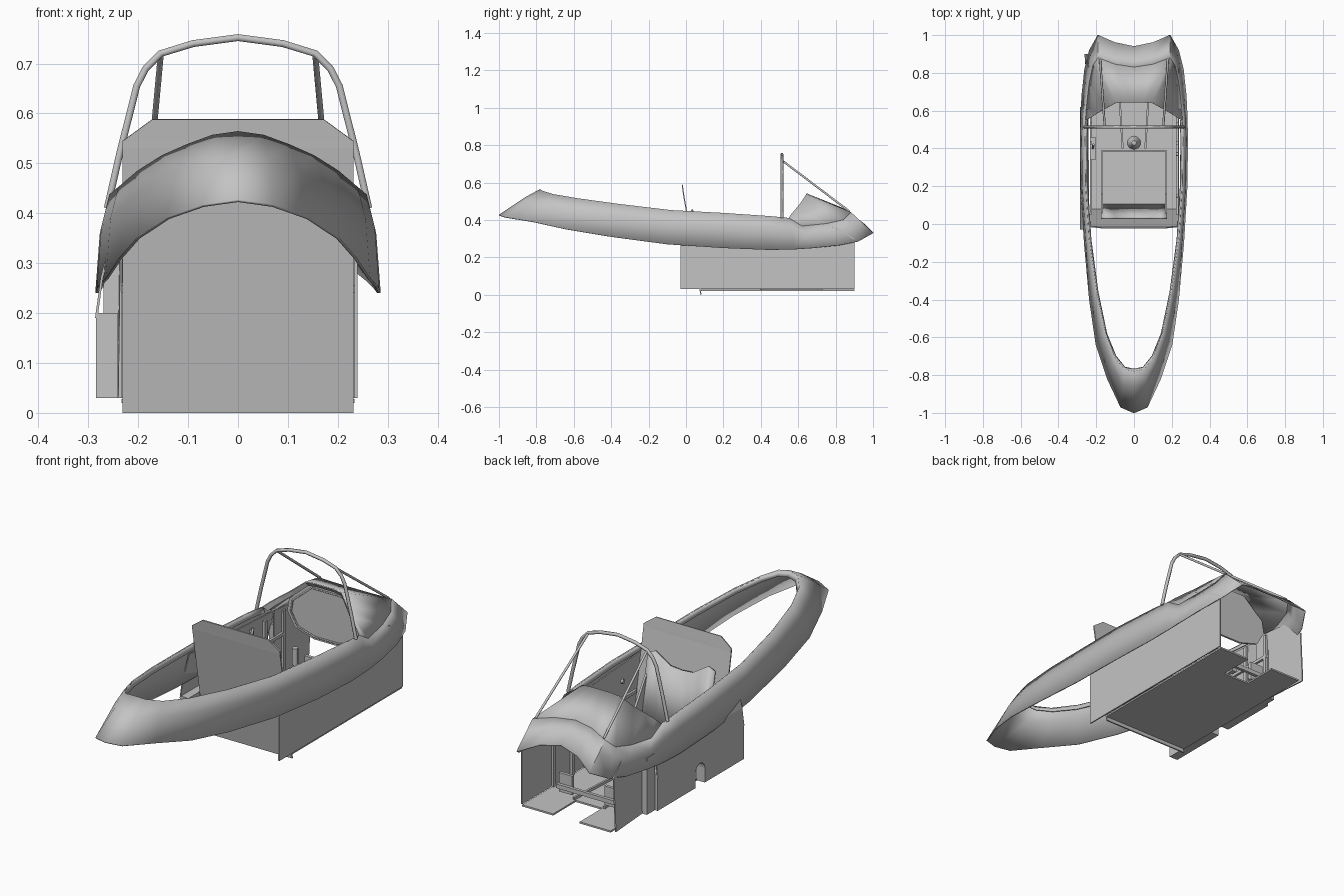
import bpy, bmesh, math
from mathutils import Vector

if "Cube" in bpy.data.objects:
    bpy.data.objects.remove(bpy.data.objects["Cube"])

def mat(name, v):
    m = bpy.data.materials.new(name)
    m.diffuse_color = (v, v, v, 1)
    m.use_nodes = True
    m.node_tree.nodes["Principled BSDF"].inputs["Base Color"].default_value = m.diffuse_color
    return m

GREY = mat("plain grey", 0.55)

def finish(name, bm, thick=0, smooth=None):
    bmesh.ops.remove_doubles(bm, verts=bm.verts, dist=1e-5)
    bmesh.ops.recalc_face_normals(bm, faces=bm.faces)
    me = bpy.data.meshes.new(name)
    bm.to_mesh(me)
    bm.free()
    ob = bpy.data.objects.new(name, me)
    bpy.context.collection.objects.link(ob)
    me.materials.append(GREY)
    if thick:
        s = ob.modifiers.new("thickness", 'SOLIDIFY')
        s.thickness = thick
        s.offset = 0
    if smooth:
        bpy.ops.object.select_all(action='DESELECT')
        bpy.context.view_layer.objects.active = ob
        ob.select_set(True)
        bpy.ops.object.shade_smooth_by_angle(angle=math.radians(smooth))
    return ob

def box(name, lo, hi):
    bm = bmesh.new()
    bmesh.ops.create_cube(bm, size=1)
    for v in bm.verts:
        v.co = [(l + h) / 2 + c * (h - l) for l, h, c in zip(lo, hi, v.co)]
    return finish(name, bm)

def loft(name, rows, thick, smooth=None, mirror=True):
    """Quads between rows of points, mirrored across x = 0."""
    bm = bmesh.new()
    for s in ((1, -1) if mirror else (1,)):
        g = [[bm.verts.new((s * p[0], p[1], p[2])) for p in r] for r in rows]
        for a, b in zip(g, g[1:]):
            for i in range(len(a) - 1):
                bm.faces.new((a[i], a[i + 1], b[i + 1], b[i]))
    bmesh.ops.remove_doubles(bm, verts=bm.verts, dist=1e-5)
    bmesh.ops.dissolve_degenerate(bm, edges=bm.edges, dist=1e-5)
    return finish(name, bm, thick, smooth)

def plate(name, pts, move):
    """Polygon extruded by a vector."""
    bm = bmesh.new()
    f = bm.faces.new([bm.verts.new(p) for p in pts])
    r = bmesh.ops.extrude_face_region(bm, geom=[f])
    for v in r["geom"]:
        if isinstance(v, bmesh.types.BMVert):
            v.co += Vector(move)
    return finish(name, bm)

def tube(name, pts, rad, res=2):
    cu = bpy.data.curves.new(name, 'CURVE')
    cu.dimensions = '3D'
    cu.bevel_depth = rad
    cu.bevel_resolution = res
    cu.use_fill_caps = True
    sp = cu.splines.new('POLY')
    sp.points.add(len(pts) - 1)
    for q, p in zip(sp.points, pts):
        q.co = (*p, 1)
    ob = bpy.data.objects.new(name, cu)
    bpy.context.collection.objects.link(ob)
    cu.materials.append(GREY)
    return ob

# coaming: outer lower edge and inner upper edge, tail to nose
outer = [(0, -1, .425), (.07, -.97, .415), (.14, -.82, .39), (.20, -.64, .35), (.235, -.4, .31),
         (.262, -.1, .27), (.28, .2, .25), (.283, .45, .24), (.28, .58, .243), (.275, .68, .25),
         (.26, .82, .265), (.235, .92, .285), (.19, 1, .33), (.1, .96, .37), (0, .94, .387)]
inner = [(0, -.78, .562), (.05, -.77, .555), (.10, -.71, .537), (.15, -.58, .515), (.198, -.36, .485),
         (.237, -.08, .452), (.255, .2, .437), (.258, .45, .42), (.255, .55, .41), (.25, .62, .367),
         (.235, .75, .38), (.215, .84, .40), (.19, .88, .44), (.1, .845, .457), (0, .83, .465)]
mid = []
for o, i in zip(outer, inner):
    m = Vector(o).lerp(Vector(i), .62)
    if m.y < .6:
        m.x *= 1.025
        m.z += .006
    mid.append(m)
loft("coaming", [outer, mid, inner], .006, 35)

# rolled inner lip of the coaming
lip = [(x * .96, y + (.012 if y < -.7 else 0), z - .025) for x, y, z in inner[:9]]
loft("coaming_lip", [inner[:9], lip], .004, 35)

# hood over the instrument panel
hood = [inner[8], (.23, .565, .432), (.19, .59, .462), (.15, .613, .49), (.095, .643, .535),
        (.05, .645, .54), (0, .645, .54)]
loft("panel_hood", [inner[8:], hood], .005, 30)
loft("hood_rim", [hood, [(x * .93, y + .012, z - .018) for x, y, z in hood]], .004)

# instrument panel with raised edge and round dials
half = [(.07, .26), (.17, .29), (.21, .36), (.2, .42), (.09, .515)]
shape = half + [(-x, z) for x, z in reversed(half)]
plate("instrument_panel", [(x, .67, z) for x, z in shape], (0, .01, 0))
rim = [(x * .9, .668, .39 + (z - .39) * .9) for x, z in shape]
tube("panel_edge", rim + rim[:1], .004, 1)

# windshield arch and its two braces
arch = [(.262, .41), (.237, .52), (.203, .655), (.185, .69), (.155, .72), (.09, .74), (0, .752)]
loop = [(x, .513, z) for x, z in arch] + [(-x, .513, z) for x, z in reversed(arch[:-1])]
tube("windshield_arch", loop, .008, 1)
for s, n in ((1, "right"), (-1, "left")):
    tube(n + "_windshield_brace", [(s * .155, .518, .715), (s * .18, .875, .445)], .006, 1)

# rear bulkhead, leaning back, with a chamfered top
loft("bulkhead", [[(0, .08, 0), (.231, .08, 0)], [(0, .002, .45), (.231, .002, .45)],
                  [(0, -.012, .53), (.231, -.012, .53)], [(0, -.014, .545), (.231, -.014, .545)],
                  [(0, -.02, .588), (.172, -.02, .588)]], .006)

# seat back with a wavy top, lying against the bulkhead
wave = [(0, .40), (.06, .405), (.1, .43), (.14, .455), (.175, .44)]
loft("seat_back", [[(x, .032, z) for x, z in wave], [(x, .1, .12) for x, z in wave]], .012, 30)

# seat pan and side rims
box("seat_pan", (-.175, .09, .11), (.175, .39, .125))
box("seat_front", (-.175, .38, .06), (.175, .39, .14))
for s in (-1, 1):
    plate("seat_side", [(s * .175, .09, .11), (s * .175, .39, .11), (s * .175, .39, .15),
                        (s * .175, .16, .19), (s * .175, .05, .36)], (-s * .01, 0, 0))

# right side wall
plate("right_wall", [(.233, -.03, .03), (.233, .9, .03), (.233, .9, .30), (.233, .8, .36),
                     (.233, .6, .38), (.233, -.03, .42)], (.006, 0, 0))

# left side wall, stepped outward at the rear with a round-topped notch
plate("left_wall_front", [(-.24, .6, .03), (-.262, .9, .03), (-.25, .9, .28), (-.235, .8, .36),
                          (-.235, .6, .38)], (.006, 0, 0))
notch = [(.3 + .035 * math.cos(a), .1 + .035 * math.sin(a))
         for a in [math.pi * k / 8 for k in range(9)]]
prof = [(-.03, .03), (-.03, .2), (.62, .2), (.62, .03), (.335, .03)] + notch + [(.265, .03)]
plate("left_fairing", [(-.285, y, z) for y, z in prof], (.045, 0, 0))
loft("left_wall_rear", [[(-.284, -.03, .19), (-.284, .62, .19)], [(-.273, -.03, .27), (-.273, .62, .27)],
                        [(-.238, -.03, .41), (-.245, .62, .37)]], .005, mirror=False)
box("left_wall_post", (-.27, .62, .03), (-.235, .68, .3))

# floor with an open slot at the nose
half = [(.07, .9), (.233, .9), (.233, .08)]
pts = [(.07, .73)] + half + [(-x, y) for x, y in reversed(half)] + [(-.07, .73)]
plate("floor", [(x, y, .02) for x, y in pts], (0, 0, .008))

# foot rails, pedals and rudder bar
for s in (-1, 1):
    plate("foot_rail", [(s * .055, .4, .028), (s * .075, .73, .028), (s * .085, .73, .028),
                        (s * .065, .4, .028)], (0, 0, .012))
    box("pedal", (s * .12 - .035, .72, .05), (s * .12 + .035, .735, .14))
box("rudder_bar", (-.16, .735, .07), (.16, .75, .09))

# control stick with boot and grip
bm = bmesh.new()
bmesh.ops.create_cone(bm, cap_ends=True, segments=20, radius1=.035, radius2=.012, depth=.06)
bmesh.ops.translate(bm, verts=bm.verts, vec=(0, .43, .058))
finish("stick_boot", bm, smooth=35)
tube("control_stick", [(0, .43, .05), (0, .43, .3)], .008)
tube("stick_grip", [(0, .43, .25), (0, .43, .33)], .014)

# wall frames and side controls
for s in (-1, 1):
    for y in (.42, .52, .66):
        box("wall_frame", (s * .228 - .006, y, .03), (s * .228 + .006, y + .018, .36))
    box("side_rail", (s * .228 - .006, .05, .24), (s * .228 + .006, .68, .255))
box("throttle_box", (-.232, .34, .26), (-.205, .46, .31))
tube("throttle_lever", [(-.218, .4, .3), (-.215, .42, .37)], .006)
for y in (.15, .37):
    tube("wall_knob", [(.236, y, .33), (.222, y, .33)], .01)
